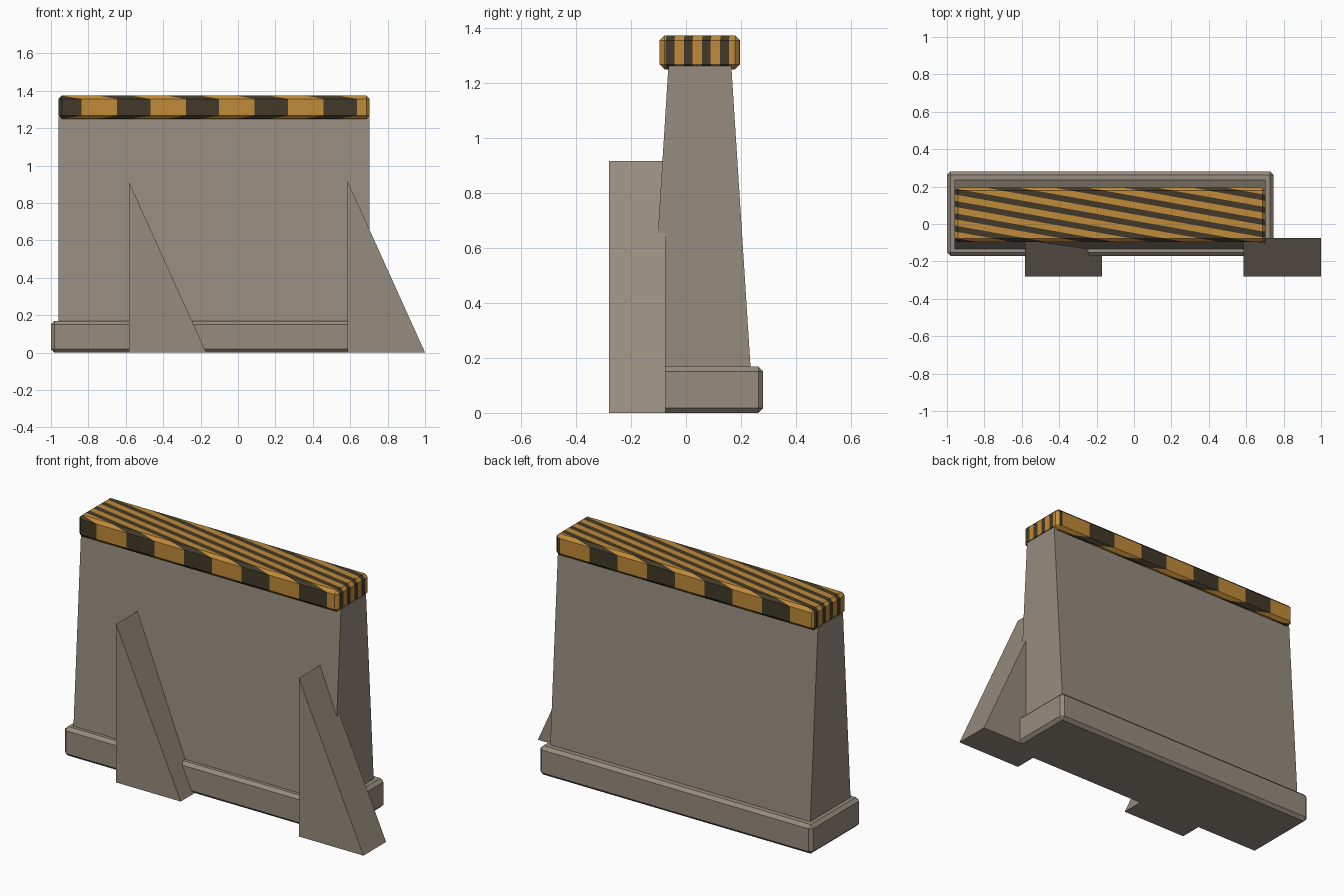
import bpy, bmesh, math
from mathutils import Vector

if "Cube" in bpy.data.objects:
    bpy.data.objects.remove(bpy.data.objects["Cube"])


def material(name, rgb):
    m = bpy.data.materials.new(name)
    m.diffuse_color = (*rgb, 1)
    m.use_nodes = True
    m.node_tree.nodes["Principled BSDF"].inputs["Base Color"].default_value = m.diffuse_color
    return m


concrete = material("concrete", (0.305, 0.263, 0.209))
orange = material("orange_paint", (0.527, 0.254, 0.040))
dark = material("dark_paint", (0.054, 0.042, 0.021))


def finish(bm, name, mats):
    bmesh.ops.recalc_face_normals(bm, faces=bm.faces)
    me = bpy.data.meshes.new(name)
    bm.to_mesh(me)
    bm.free()
    for m in mats:
        me.materials.append(m)
    ob = bpy.data.objects.new(name, me)
    bpy.context.collection.objects.link(ob)
    return ob


def chamfered_box(lo, hi, width):
    bm = bmesh.new()
    bmesh.ops.create_cube(bm, size=1)
    for v in bm.verts:
        v.co = Vector([l + (c + 0.5) * (h - l) for c, l, h in zip(v.co, lo, hi)])
    bmesh.ops.bevel(bm, geom=bm.edges[:], offset=width, segments=1,
                    affect='EDGES', profile=0.5)
    return bm


def prism(points, offset):
    bm = bmesh.new()
    face = bm.faces.new([bm.verts.new(p) for p in points])
    r = bmesh.ops.extrude_face_region(bm, geom=[face], use_keep_orig=True)
    vs = [g for g in r["geom"] if isinstance(g, bmesh.types.BMVert)]
    bmesh.ops.translate(bm, verts=vs, vec=offset)
    return bm


X0, X1 = -0.96, 0.704

# Footing slab
finish(chamfered_box((-1.0, -0.17, 0), (0.746, 0.281, 0.168), 0.018), "footing", [concrete])

# Tapered wall, profile in y/z swept along x
finish(prism([(X0, -0.134, 0.15), (X0, 0.236, 0.15), (X0, 0.165, 1.262), (X0, -0.064, 1.262)],
             (X1 - X0, 0, 0)), "wall", [concrete])

# Triangular buttresses
for i, x in enumerate((-0.584, 0.586)):
    finish(prism([(x, -0.281, 0), (x + 0.414, -0.281, 0), (x, -0.281, 0.916)],
                 (0, 0.207, 0)), f"buttress_{i + 1}", [concrete])

# Cap with diagonal hazard stripes: cut along the stripe edges, then colour by phase
PX, PY, DUTY = 0.3685, 0.066, 0.485
START = Vector((0.458, -0.096, 0))          # a point where a dark stripe begins
normal = Vector((1 / PX, 1 / PY, 0))
cap = chamfered_box((X0, -0.096, 1.25), (X1, 0.196, 1.374), 0.018)
for k in range(-6, 8):
    for edge in (k, k + DUTY):
        point = START + normal * (edge / normal.length_squared)
        bmesh.ops.bisect_plane(cap, geom=cap.verts[:] + cap.edges[:] + cap.faces[:],
                               dist=1e-6, plane_co=point, plane_no=normal.normalized())
for f in cap.faces:
    phase = (f.calc_center_median() - START).dot(normal) % 1.0
    f.material_index = 1 if phase < DUTY else 0
finish(cap, "striped_cap", [orange, dark])
